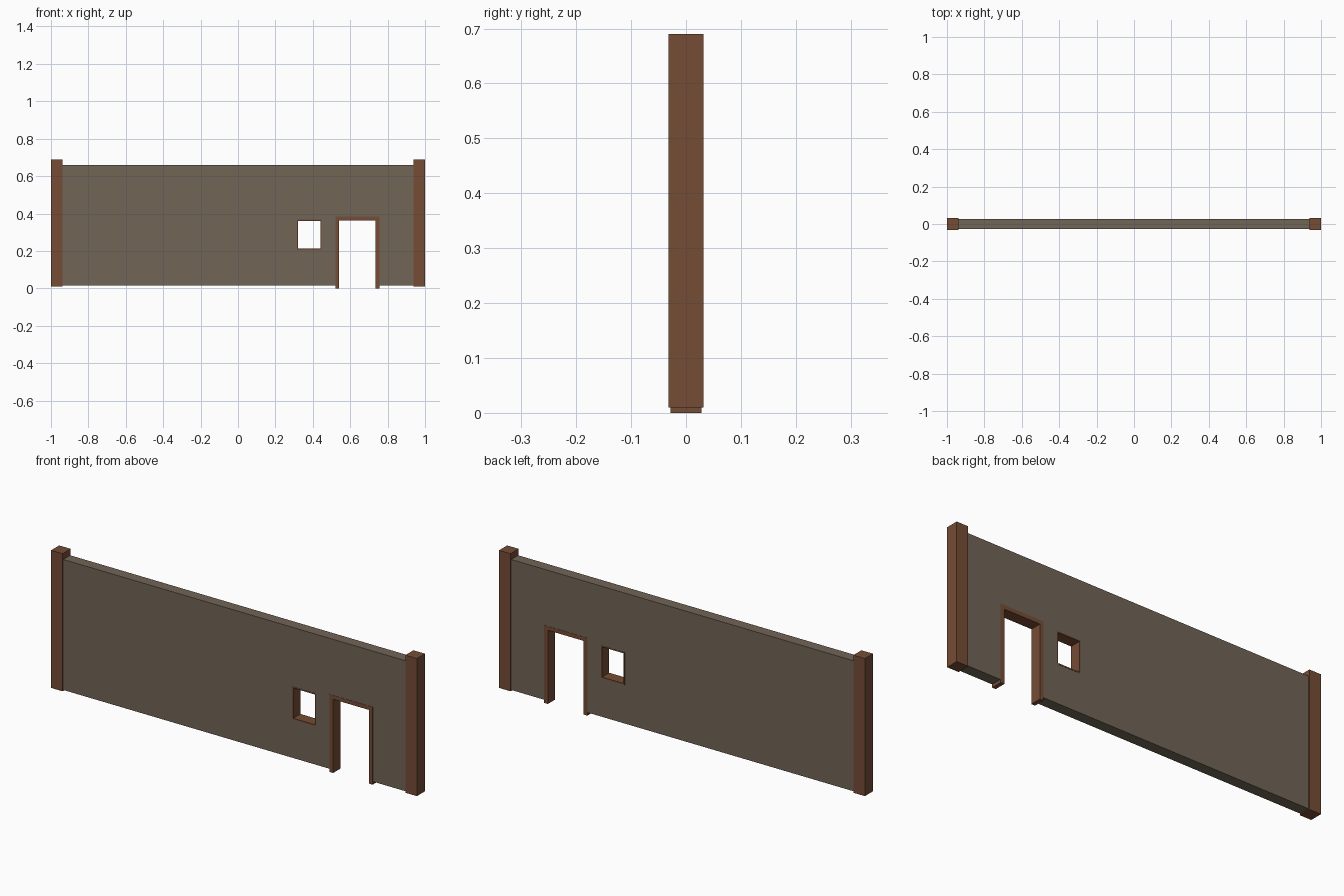
import bpy

if "Cube" in bpy.data.objects:
    bpy.data.objects.remove(bpy.data.objects["Cube"])


def material(name, rgb):
    m = bpy.data.materials.new(name)
    m.diffuse_color = (*rgb, 1.0)
    m.use_nodes = True
    m.node_tree.nodes["Principled BSDF"].inputs["Base Color"].default_value = m.diffuse_color
    return m


PLASTER = material("grey_brown_plaster", (0.165, 0.128, 0.094))
TIMBER = material("brown_timber", (0.178, 0.072, 0.036))


def box(name, x, y, z, mat):
    """Box spanning the given (min, max) ranges."""
    bpy.ops.mesh.primitive_cube_add(size=1, location=[sum(r) / 2 for r in (x, y, z)])
    ob = bpy.context.object
    ob.name = name
    ob.scale = [r[1] - r[0] for r in (x, y, z)]
    bpy.ops.object.transform_apply(location=False, rotation=False, scale=True)
    ob.data.materials.append(mat)
    return ob


def cut(target, x, z):
    """Cut an opening straight through the wall."""
    cutter = box("opening_cutter", x, (-0.2, 0.2), z, PLASTER)
    cutter.hide_render = True
    mod = target.modifiers.new("opening", 'BOOLEAN')
    mod.operation = 'DIFFERENCE'
    mod.solver = 'EXACT'
    mod.object = cutter
    bpy.context.view_layer.objects.active = target
    bpy.ops.object.modifier_apply(modifier=mod.name)
    bpy.data.objects.remove(cutter)


def frame(name, x, y, z, t, sill):
    """Timber lining of an opening, as one mesh extruded from a flat outline."""
    (x0, x1), (z0, z1) = x, z
    outer = [(x0, z0), (x0, z1), (x1, z1), (x1, z0)]
    zi = z0 + t if sill else z0
    inner = [(x0 + t, zi), (x0 + t, z1 - t), (x1 - t, z1 - t), (x1 - t, zi)]
    verts = [(px, py, pz) for py in y for px, pz in outer + inner]
    n = 4 if sill else 3
    faces = []
    for i in range(n):
        j = (i + 1) % 4
        faces += [(i, j, 4 + j, 4 + i), (8 + i, 12 + i, 12 + j, 8 + j),
                  (i, 8 + i, 8 + j, j), (4 + i, 4 + j, 12 + j, 12 + i)]
    if not sill:  # feet of the jambs
        faces += [(0, 4, 12, 8), (3, 11, 15, 7)]
    me = bpy.data.meshes.new(name)
    me.from_pydata(verts, [], faces)
    me.materials.append(TIMBER)
    ob = bpy.data.objects.new(name, me)
    bpy.context.collection.objects.link(ob)
    bpy.context.view_layer.objects.active = ob
    bpy.ops.object.select_all(action='DESELECT')
    ob.select_set(True)
    bpy.ops.object.mode_set(mode='EDIT')
    bpy.ops.mesh.select_all(action='SELECT')
    bpy.ops.mesh.normals_make_consistent(inside=False)
    bpy.ops.object.mode_set(mode='OBJECT')
    return ob


# Wall panel with its door and window openings
wall = box("wall", (-0.96, 0.96), (-0.027, 0.027), (0.015, 0.66), PLASTER)
cut(wall, (0.525, 0.75), (-0.1, 0.38))
cut(wall, (0.319, 0.443), (0.209, 0.365))

# End posts
for side, name in ((-1, "left_post"), (1, "right_post")):
    box(name, sorted((side * 0.937, side)), (-0.0315, 0.0315), (0.01, 0.69), TIMBER)

# Timber linings
frame("door_frame", (0.52, 0.756), (-0.028, 0.028), (0.0, 0.384), 0.02, False)
frame("window_frame", (0.316, 0.446), (-0.028, 0.028), (0.206, 0.367), 0.006, True)
